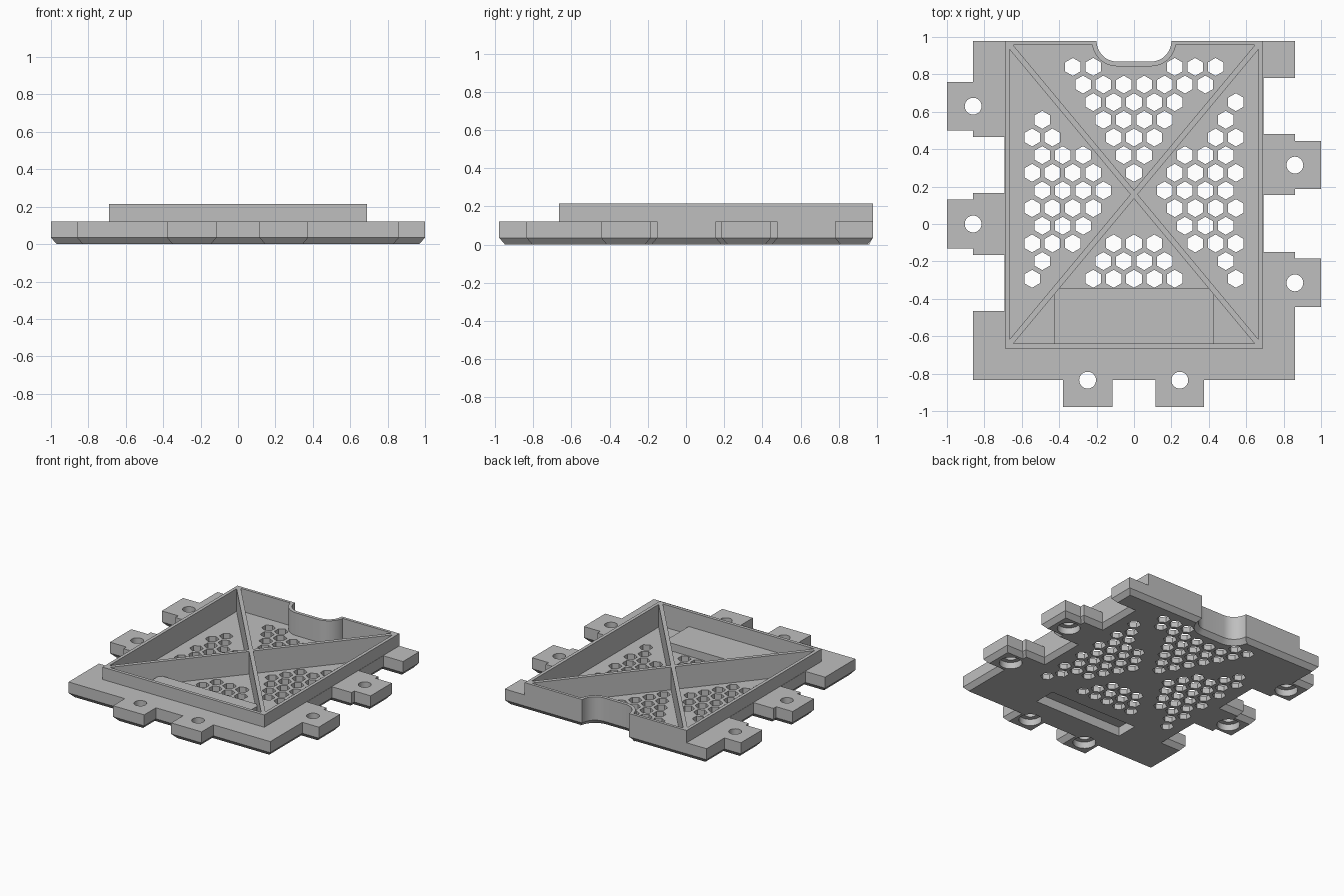
import bpy
import bmesh
from math import sin, cos, asin, pi
from mathutils import Vector

if "Cube" in bpy.data.objects:
    bpy.data.objects.remove(bpy.data.objects["Cube"], do_unlink=True)

grey = bpy.data.materials.new("plain_grey")
grey.use_nodes = True
grey.diffuse_color = (0.52, 0.52, 0.52, 1)
grey.node_tree.nodes["Principled BSDF"].inputs["Base Color"].default_value = (0.52, 0.52, 0.52, 1)

BACK, TOP, PLATE, FLOOR = 0.978, 0.215, 0.12, 0.04
MID_Y = 0.158          # where the diagonal ribs cross
IN_X, IN_F, IN_B = 0.665, -0.64, 0.956


def add_prism(bm, layers):
    """Stack of matching outlines (points, z), capped at both ends."""
    rings = [[bm.verts.new((p[0], p[1], z)) for p in pts] for pts, z in layers]
    n = len(rings[0])
    bm.faces.new(rings[0][::-1])
    bm.faces.new(rings[-1])
    for low, high in zip(rings, rings[1:]):
        for i in range(n):
            j = (i + 1) % n
            bm.faces.new((low[i], low[j], high[j], high[i]))


def make(name, prisms):
    bm = bmesh.new()
    for layers in prisms:
        add_prism(bm, layers)
    bmesh.ops.recalc_face_normals(bm, faces=bm.faces)
    mesh = bpy.data.meshes.new(name)
    bm.to_mesh(mesh)
    bm.free()
    mesh.materials.append(grey)
    ob = bpy.data.objects.new(name, mesh)
    bpy.context.collection.objects.link(ob)
    return ob


def cut(ob, cutter):
    bpy.context.view_layer.objects.active = ob
    mod = ob.modifiers.new("cut", "BOOLEAN")
    mod.operation, mod.solver, mod.object = "DIFFERENCE", "EXACT", cutter
    bpy.ops.object.modifier_apply(modifier=mod.name)


def ngon(x, y, r, sides, turn=0.0):
    return [(x + r * cos(turn + 2 * pi * i / sides), y + r * sin(turn + 2 * pi * i / sides))
            for i in range(sides)]


def rect(x0, x1, y0, y1):
    return [(x0, y0), (x1, y0), (x1, y1), (x0, y1)]


def inset(pts, d):
    """Mitred inward offset of a counter-clockwise outline."""
    out = []
    for i, p in enumerate(pts):
        p, a, b = Vector(p), Vector(pts[i - 1]), Vector(pts[(i + 1) % len(pts)])
        e1, e2 = (p - a).normalized(), (b - p).normalized()
        n1, n2 = Vector((-e1.y, e1.x)), Vector((-e2.y, e2.x))
        out.append(tuple(p + (n1 + n2) * d / (1 + n1.dot(n2))))
    return out


def notch(r, y_top, steps=12):
    """Rounded cable notch in the back edge, from right to left."""
    start = asin((y_top - BACK) / r)
    angles = [start + (-pi / 2 - start) * i / steps for i in range(steps + 1)]
    right = [(0.09 + r * cos(a), BACK + r * sin(a)) for a in angles]
    return right + [(-x, y) for x, y in reversed(right)]


# Plate outline: a gap steps in to the frame, a tab steps out from the edge
EDGE, TAB, GAP = 0.86, 1.0, 0.692


def steps_up(side, runs):
    return [(side * x, y) for x, y0, y1 in runs for y in (y0, y1)]


FRONT = -0.835
right_side = steps_up(1, [
    (EDGE, FRONT, -0.445), (TAB, -0.445, -0.185), (EDGE, -0.185, -0.15),
    (GAP, -0.15, 0.155), (EDGE, 0.155, 0.187), (TAB, 0.187, 0.445),
    (EDGE, 0.445, 0.48), (GAP, 0.48, 0.78), (EDGE, 0.78, BACK)])
left_side = steps_up(-1, [
    (EDGE, FRONT, -0.465), (GAP, -0.465, -0.165), (EDGE, -0.165, -0.13),
    (TAB, -0.13, 0.13), (EDGE, 0.13, 0.165), (GAP, 0.165, 0.465),
    (EDGE, 0.465, 0.50), (TAB, 0.50, 0.76), (EDGE, 0.76, BACK)])
front_tabs = []
for x0, x1 in ((-0.38, -0.115), (0.115, 0.375)):
    front_tabs += [(x0, FRONT), (x0, -BACK), (x1, -BACK), (x1, FRONT)]
outline = front_tabs + right_side + notch(0.11, BACK) + left_side[::-1]

base_plate = make("base_plate", [[(inset(outline, 0.03), 0), (outline, 0.035), (outline, PLATE)]])

# Raised rim around the tray
rim_outline = [(-0.69, -0.665), (0.69, -0.665), (0.69, BACK)] + notch(0.11, BACK) + [(-0.69, BACK)]
rim_wall = make("rim_wall", [[(rim_outline, PLATE), (rim_outline, TOP)]])

# Tray hollow
hollow = [(-IN_X, IN_F), (IN_X, IN_F), (IN_X, IN_B)] + notch(0.135, IN_B) + [(-IN_X, IN_B)]
hollow_cutter = make("hollow_cutter", [[(hollow, FLOOR), (hollow, 0.4)]])

# Hexagonal vents, kept clear of the ribs, the notch and one plain round patch
vents = []
direction = Vector((IN_X, IN_B - MID_Y)).normalized()
for row in range(13):
    y = 0.84 - row * 0.0944
    for col in range(-5, 6):
        x = (col + 0.5 * (row % 2)) * 0.109
        clearance = abs(abs(x) * direction.y - abs(y - MID_Y) * direction.x)
        in_patch = (Vector((x, y)) - Vector((-0.557, 0.745))).length < 0.19
        in_notch = row == 0 and abs(x) < 0.2
        if abs(x) < 0.56 and clearance > 0.07 and not in_patch and not in_notch:
            hexagon = ngon(x, y, 0.048, 6, pi / 2)
            vents.append([(hexagon, -0.1), (hexagon, 0.08)])
vent_cutter = make("vent_cutter", vents)

# Screw holes with counterbores underneath
screws = [(-EDGE, 0.63), (-EDGE, 0.0), (EDGE, 0.315), (EDGE, -0.315), (-0.248, FRONT), (0.245, FRONT)]
hole_cutter = make("hole_cutter", [[(ngon(x, y, 0.045, 32), -0.1), (ngon(x, y, 0.045, 32), 0.3)]
                                   for x, y in screws])
bore_cutter = make("bore_cutter", [[(ngon(x, y, 0.08, 32), -0.1), (ngon(x, y, 0.08, 32), 0.05)]
                                   for x, y in screws])

# Low pad in the tray with a slot under it
pad = rect(-0.425, 0.425, IN_F, -0.345)
floor_pad = make("floor_pad", [[(pad, FLOOR), (pad, 0.1)]])
slot = rect(-0.375, 0.375, -0.61, -0.44)
slot_cutter = make("slot_cutter", [[(slot, -0.1), (slot, 0.07)]])

for cutter in (hollow_cutter, vent_cutter, hole_cutter, bore_cutter, slot_cutter):
    cut(base_plate, cutter)
cut(rim_wall, hollow_cutter)
cut(floor_pad, slot_cutter)
for cutter in (hollow_cutter, vent_cutter, hole_cutter, bore_cutter, slot_cutter):
    bpy.data.objects.remove(cutter, do_unlink=True)

# Diagonal ribs
for name, side in (("rib_rising", 1), ("rib_falling", -1)):
    a, b = Vector((-IN_X * side, IN_F)), Vector((IN_X * side, IN_B))
    along = (b - a).normalized()
    across = Vector((-along.y, along.x)) * 0.015
    strip = [tuple(p) for p in (a - across, b - across, b + across, a + across)]
    make(name, [[(strip, FLOOR), (strip, TOP)]])

# Smooth the round holes and notch, keep hard edges
for ob in (base_plate, rim_wall):
    bpy.ops.object.select_all(action="DESELECT")
    ob.select_set(True)
    bpy.context.view_layer.objects.active = ob
    bpy.ops.object.shade_smooth_by_angle(angle=0.5)
